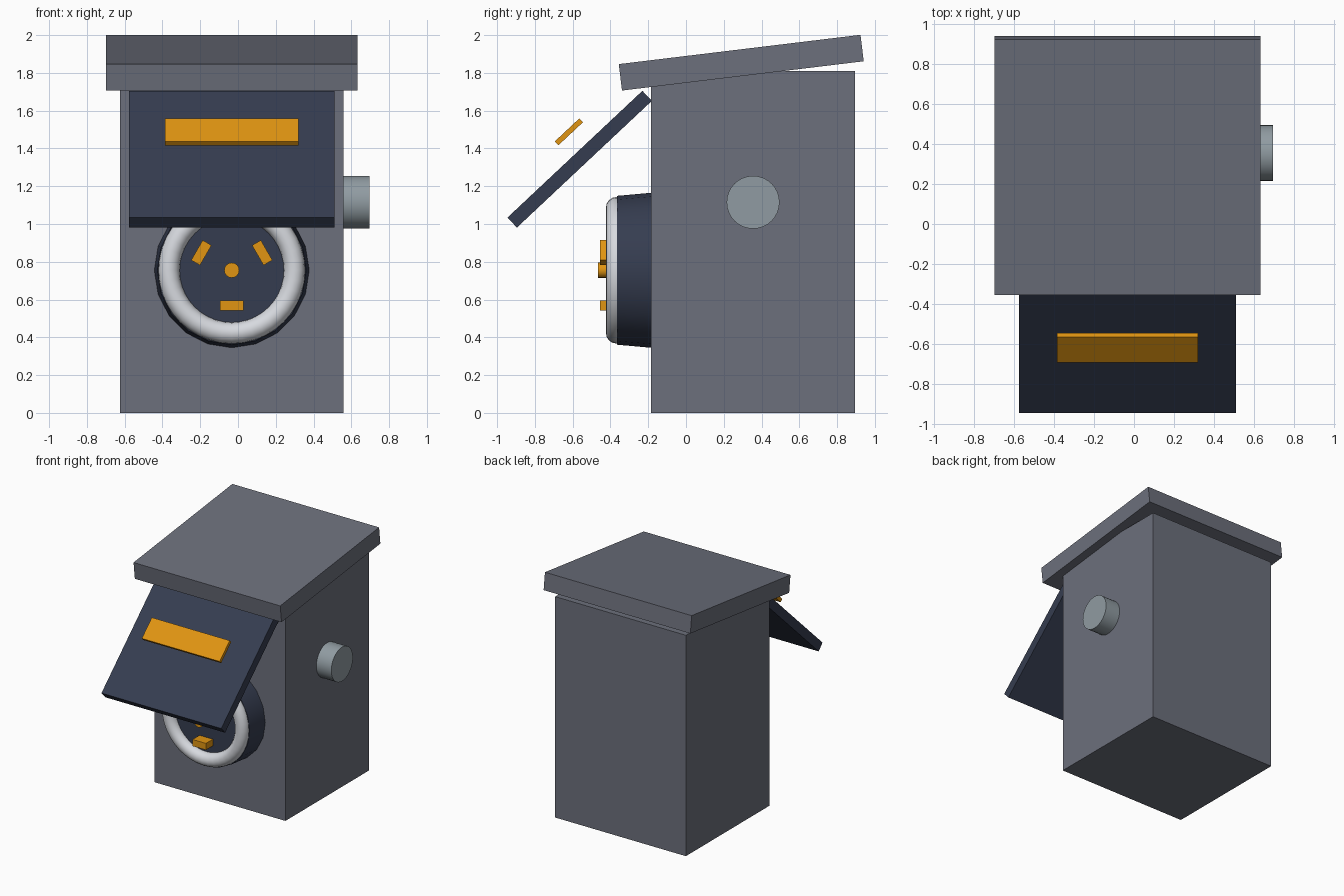
import bpy
from math import radians, sin, cos, pi

cube = bpy.data.objects.get("Cube")
if cube:
    bpy.data.objects.remove(cube, do_unlink=True)


def material(name, rgb):
    m = bpy.data.materials.new(name)
    m.use_nodes = True
    m.diffuse_color = (*rgb, 1)
    m.node_tree.nodes["Principled BSDF"].inputs["Base Color"].default_value = (*rgb, 1)
    return m


GREY = material("slate grey", (0.15, 0.16, 0.20))
NAVY = material("dark navy", (0.036, 0.046, 0.08))
ORANGE = material("amber", (0.75, 0.30, 0.006))
STEEL = material("pale steel", (0.28, 0.33, 0.36))
WHITE = material("ring white", (0.68, 0.70, 0.74))
MID = -0.033          # x of the cabinet's middle
DIAL_Z = 0.755        # height of the dial's middle
FACE_Y = -0.365       # front face of the dial
TILT = radians(43.2)  # slope of the awning


def finish(name, mat, smooth=False):
    ob = bpy.context.object
    ob.name = ob.data.name = name
    ob.data.materials.append(mat)
    if smooth:
        bpy.ops.object.shade_smooth_by_angle(angle=radians(35))
    return ob


def box(name, mat, centre, size, rot=(0, 0, 0)):
    bpy.ops.mesh.primitive_cube_add(size=1, location=centre, rotation=rot)
    bpy.context.object.scale = size
    return finish(name, mat)


def drum(name, mat, centre, r1, r2, depth, rot, sides):
    bpy.ops.mesh.primitive_cone_add(vertices=sides, radius1=r1, radius2=r2,
                                    depth=depth, location=centre, rotation=rot)
    return finish(name, mat, True)


# Cabinet and sloping roof
box("cabinet", GREY, (MID, 0.355, 0.905), (1.185, 1.08, 1.81))
box("roof", GREY, (MID, 0.2925, 1.854), (1.33, 1.289, 0.141), (radians(6.9), 0, 0))

# Awning with its floating sign plate
box("awning", NAVY, (MID, -0.563, 1.343), (1.086, 0.98, 0.073), (TILT, 0, 0))
box("awning_plate", ORANGE, (MID, -0.62, 1.488), (0.706, 0.178, 0.028), (TILT, 0, 0))

# Side knob
drum("side_knob", STEEL, (0.597, 0.355, 1.115), 0.14, 0.14, 0.196, (0, pi / 2, 0), 32)

# Dial: tapered drum, rounded ring and hub
facing = (pi / 2, 0, 0)
drum("dial_drum", NAVY, (MID, (FACE_Y - 0.175) / 2, DIAL_Z), 0.411, 0.394, 0.19, facing, 20)
bpy.ops.mesh.primitive_torus_add(location=(MID, FACE_Y - 0.003, DIAL_Z), rotation=facing,
                                 major_radius=0.332, minor_radius=0.056,
                                 major_segments=40, minor_segments=16)
finish("dial_ring", WHITE)
bpy.ops.object.shade_smooth()
drum("dial_hub", ORANGE, (MID, FACE_Y - 0.048, DIAL_Z), 0.04, 0.04, 0.104, facing, 16)

# Three bars set around the hub
for i in range(3):
    a = radians(-90 + 120 * i)
    box(f"dial_bar_{i + 1}", ORANGE,
        (MID + 0.186 * cos(a), FACE_Y - 0.044, DIAL_Z + 0.186 * sin(a)),
        (0.122, 0.092, 0.054), (0, -a - pi / 2, 0))
